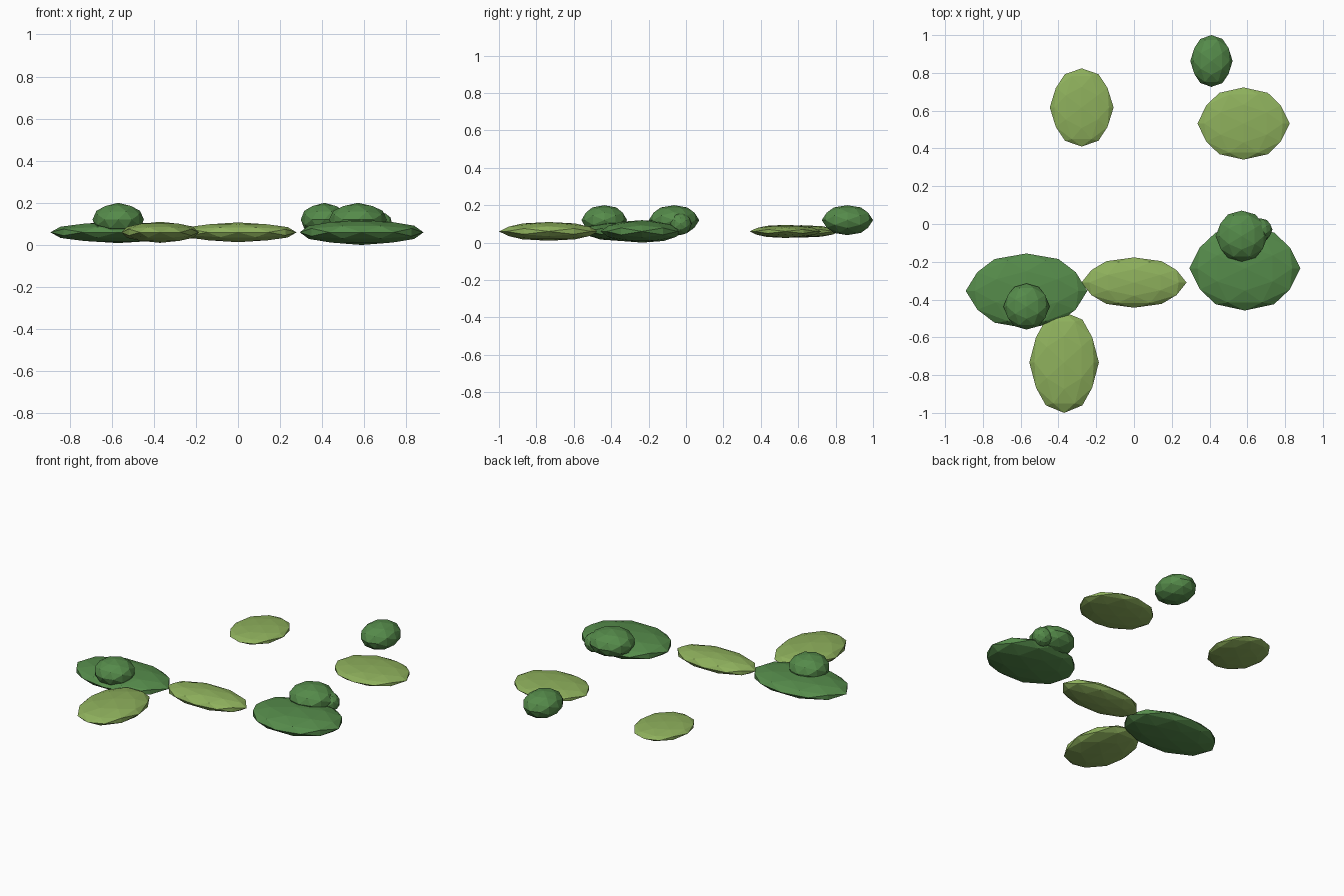
import bpy, bmesh
from mathutils import Vector

if "Cube" in bpy.data.objects:
    bpy.data.objects.remove(bpy.data.objects["Cube"])


def material(name, rgb):
    m = bpy.data.materials.new(name)
    m.diffuse_color = (*rgb, 1)
    m.use_nodes = True
    m.node_tree.nodes["Principled BSDF"].inputs["Base Color"].default_value = m.diffuse_color
    return m


dark = material("dark_green", (0.091, 0.258, 0.069))
light = material("light_green", (0.270, 0.434, 0.107))

# Faceted ball points: icosahedron corners plus pushed-out edge midpoints
T = (1 + 5 ** 0.5) / 2
corners = []
for a in (-1, 1):
    for b in (-T, T):
        corners += [Vector((a, b, 0)), Vector((0, a, b)), Vector((b, 0, a))]
mids = [p + q for i, p in enumerate(corners) for q in corners[:i]
        if (p - q).length < 2.1]
BALL = [p.normalized() for p in corners + mids]


def blob(name, mat, centre, radii):
    bm = bmesh.new()
    for p in BALL:
        bm.verts.new([c * r for c, r in zip(p, radii)])
    bmesh.ops.convex_hull(bm, input=bm.verts)
    bmesh.ops.recalc_face_normals(bm, faces=bm.faces)
    me = bpy.data.meshes.new(name)
    bm.to_mesh(me)
    bm.free()
    me.materials.append(mat)
    ob = bpy.data.objects.new(name, me)
    ob.location = centre
    bpy.context.collection.objects.link(ob)


# Flat ground patches: x, y, radius x, radius y, radius z
for name, mat, x, y, rx, ry, rz in (
    ("dark_patch_left", dark, -0.569, -0.354, 0.322, 0.198, 0.051),
    ("dark_patch_right", dark, 0.587, -0.235, 0.294, 0.223, 0.06),
    ("light_patch_middle", light, 0.0, -0.31, 0.278, 0.133, 0.047),
    ("light_patch_front", light, -0.37, -0.733, 0.184, 0.267, 0.05),
    ("light_patch_back_left", light, -0.277, 0.617, 0.169, 0.207, 0.033),
    ("light_patch_back_right", light, 0.58, 0.532, 0.244, 0.191, 0.035),
):
    blob(name, mat, (x, y, 0.06), (rx, ry, rz))

# Rounded bushes
for name, centre, radii in (
    ("bush_left", (-0.569, -0.437, 0.12), (0.122, 0.122, 0.08)),
    ("bush_right", (0.57, -0.064, 0.12), (0.138, 0.135, 0.08)),
    ("bush_back", (0.41, 0.863, 0.12), (0.112, 0.137, 0.08)),
    ("small_bush", (0.67, -0.03, 0.1), (0.063, 0.06, 0.06)),
):
    blob(name, dark, centre, radii)
